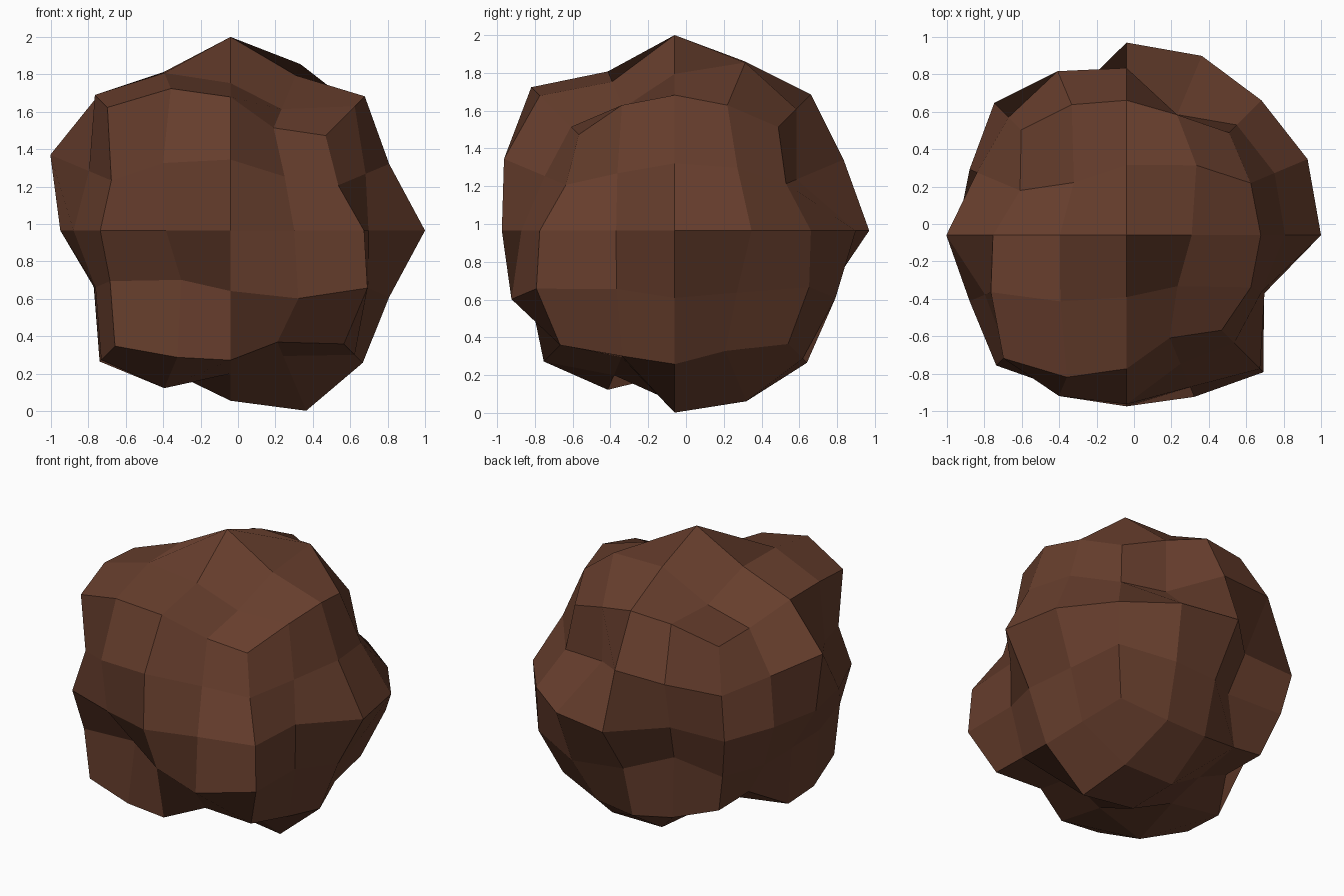
import bpy, bmesh
from mathutils import Vector

if "Cube" in bpy.data.objects:
    bpy.data.objects.remove(bpy.data.objects["Cube"])

CENTER = Vector((-0.04, -0.06, 0.965))
STEP = {-2: -1.0, -1: -0.42, 0: 0.0, 1: 0.42, 2: 1.0}

# Lump radii in hundredths, bottom layer to top; rows run front to back, left to right
LAYERS = [
    [107, 100, 98, 88, 105,  102, 98, 83, 78, 98,  99, 82, 91, 104.5, 100,
     83, 82, 98, 105, 94,  98, 97, 99, 100, 104],
    [95, 73, 83.5, 100.5, 108,  84, 85.5,  79, 92,  85, 91,  97, 72, 87, 99, 105],
    [98.5, 89, 91.5, 88, 101,  91, 80,  91, 104,  91, 105,  100, 79, 103, 104, 102],
    [94, 100, 98, 80, 85,  88, 84,  104.5, 92,  93, 92,  93, 102, 97, 75, 87],
    [114, 112, 101, 81, 88,  107, 98, 85.5, 75.5, 98,  101, 92, 103.5, 90, 101.5,
     84, 78, 97, 103.5, 98,  97.5, 103, 102, 95, 95],
]

# Cube-sphere grid points, each pushed out to its radius
bm = bmesh.new()
grid = {}
for k, layer in zip(range(-2, 3), LAYERS):
    radii = iter(layer)
    for j in range(-2, 3):
        for i in range(-2, 3):
            if 2 in (abs(i), abs(j), abs(k)):
                d = Vector((STEP[i], STEP[j], STEP[k])).normalized()
                grid[i, j, k] = bm.verts.new(CENTER + d * next(radii) / 100)

# Four by four quads on each of the six sides; the first corner sets the fold diagonal
for axis in range(3):
    for side in (-2, 2):
        flip = (axis == 0) == (side > 0)
        for a in range(-2, 2):
            for b in range(-2, 2):
                corners = [(a, b), (a + 1, b), (a + 1, b + 1), (a, b + 1)]
                if flip:
                    corners = corners[1:] + corners[:1]
                quad = []
                for u, v in corners:
                    key = [u, v]
                    key.insert(axis, side)
                    quad.append(grid[tuple(key)])
                bm.faces.new(quad)
bmesh.ops.recalc_face_normals(bm, faces=bm.faces[:])

mesh = bpy.data.meshes.new("boulder")
bm.to_mesh(mesh)
bm.free()
boulder = bpy.data.objects.new("boulder", mesh)
bpy.context.collection.objects.link(boulder)

# Dark brown surface
mat = bpy.data.materials.new("brown_earth")
mat.diffuse_color = (0.135, 0.048, 0.026, 1)
mat.use_nodes = True
mat.node_tree.nodes["Principled BSDF"].inputs["Base Color"].default_value = mat.diffuse_color
mesh.materials.append(mat)
